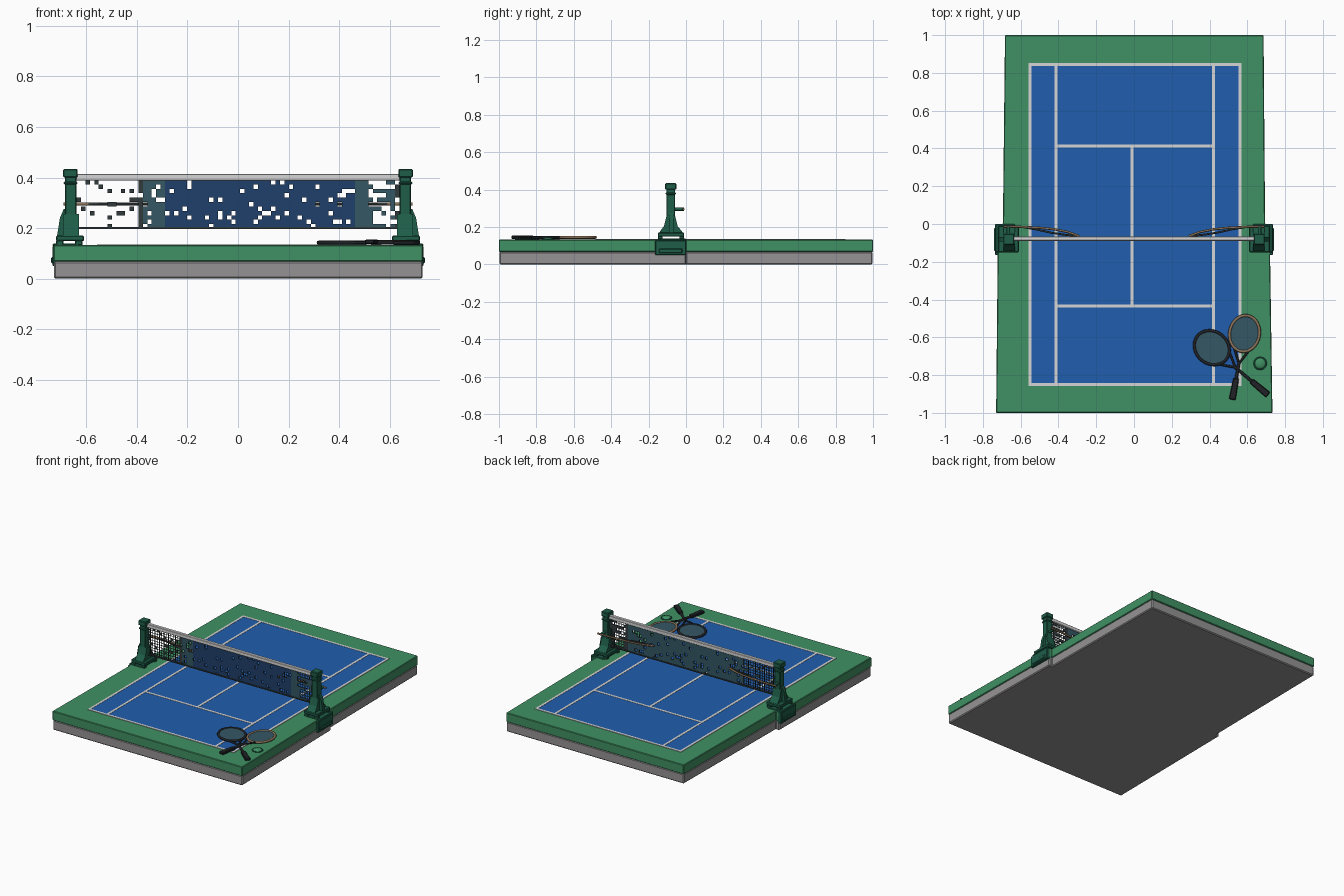
import bpy, bmesh, math, random
from mathutils import Vector, Matrix

if "Cube" in bpy.data.objects:
    bpy.data.objects.remove(bpy.data.objects["Cube"])
random.seed(4)

def mat(name, c):
    m = bpy.data.materials.new(name)
    m.diffuse_color = (*c, 1)
    m.use_nodes = True
    m.node_tree.nodes["Principled BSDF"].inputs["Base Color"].default_value = m.diffuse_color
    return m

GREEN = mat("court_green", (.051, .283, .127))
BLUE = mat("court_blue", (.015, .112, .43))
WHITE = mat("line_white", (.66, .67, .66))
GRAY = mat("concrete_gray", (.30, .29, .295))
POST = mat("post_green", (.013, .11, .066))
MESH = mat("net_dark", (.03, .042, .045))
NAVY = mat("net_navy", (.014, .05, .145))
SLATE = mat("net_slate", (.034, .095, .13))
TAN = mat("rim_tan", (.26, .17, .10))
BLACK = mat("grip_black", (.014, .016, .02))

def finish(name, bm, *mats):
    me = bpy.data.meshes.new(name)
    bm.to_mesh(me)
    bm.free()
    for m in mats:
        me.materials.append(m)
    o = bpy.data.objects.new(name, me)
    bpy.context.collection.objects.link(o)
    return o

def prism(name, pts, depth, m):
    """Extrude a closed outline of 3D points along a vector."""
    bm = bmesh.new()
    f = bm.faces.new([bm.verts.new(p) for p in pts])
    r = bmesh.ops.extrude_face_region(bm, geom=[f])
    bmesh.ops.translate(bm, vec=depth, verts=[v for v in r["geom"] if isinstance(v, bmesh.types.BMVert)])
    bmesh.ops.recalc_face_normals(bm, faces=bm.faces)
    return finish(name, bm, m)

def box(name, x0, x1, y0, y1, z0, z1, m):
    return prism(name, [(x0, y0, z0), (x1, y0, z0), (x1, y1, z0), (x0, y1, z0)], (0, 0, z1 - z0), m)

def bevel(o, w):
    b = o.modifiers.new("bevel", "BEVEL")
    b.width, b.segments = w, 1

def tube(name, pts, r, m, cyclic=False):
    cu = bpy.data.curves.new(name, "CURVE")
    cu.dimensions, cu.bevel_depth, cu.bevel_resolution = "3D", r, 2
    cu.use_fill_caps = True
    s = cu.splines.new("POLY")
    s.points.add(len(pts) - 1)
    for p, q in zip(s.points, pts):
        p.co = (*q, 1)
    s.use_cyclic_u = cyclic
    cu.materials.append(m)
    o = bpy.data.objects.new(name, cu)
    bpy.context.collection.objects.link(o)
    return o

# slab: concrete footing and green surround, stepped at the middle
outline = [(-.73, -1), (.733, -1), (.718, 0), (.694, 0), (.686, 1), (-.683, 1), (-.694, 0), (-.72, 0)]
bevel(prism("concrete_base", [(x * .998, y * .998, 0) for x, y in outline], (0, 0, .068), GRAY), .006)
bevel(prism("green_surround", [(x, y, .067) for x, y in outline], (0, 0, .065), GREEN), .004)

# court and painted lines
X0, X1, Y0, Y1 = -.55, .56, -.85, .845
box("blue_court", X0, X1, Y0, Y1, .131, .134, BLUE)
def line(name, x0, y0, x1, y1, w=.008):
    box(name, x0 - w, x1 + w, y0 - w, y1 + w, .132, .1355, WHITE)
for i, x in enumerate((X0, -.413, .42, X1)):
    line(f"long_line_{i}", x, Y0, x, Y1)
for i, y in enumerate((Y0, Y1)):
    line(f"base_line_{i}", X0, y, X1, y)
for i, y in enumerate((-.433, .413)):
    line(f"service_line_{i}", -.413, y, .42, y)
line("centre_line", -.01, -.433, -.01, .413)

# net: perforated sheet, open at both ends and mostly filled in the middle
NY, P = -.08, .0175
bm = bmesh.new()
nx, nz = 73, 11
g = [[bm.verts.new((-.639 + i * P, NY, .198 + j * P)) for j in range(nz + 1)] for i in range(nx + 1)]
cells = [bm.faces.new((g[i][j], g[i + 1][j], g[i + 1][j + 1], g[i][j + 1])) for i in range(nx) for j in range(nz)]
holes = []
for f in cells:
    x = f.calc_center_median().x
    chance = .9 if x < -.39 else .6 if x > .54 else .1
    if random.random() < chance:
        holes.append(f)
bmesh.ops.inset_individual(bm, faces=holes, thickness=.0047)
bmesh.ops.delete(bm, geom=holes, context="FACES")
front = list(bm.faces)
for f in front:
    x = f.calc_center_median().x
    f.material_index = 0 if x < -.38 or x > .615 else 2 if x < -.29 or x > .47 else 1
r = bmesh.ops.extrude_face_region(bm, geom=front, use_keep_orig=True)
bmesh.ops.translate(bm, vec=(0, .008, 0), verts=[v for v in r["geom"] if isinstance(v, bmesh.types.BMVert)])
bmesh.ops.recalc_face_normals(bm, faces=bm.faces)
for f in bm.faces:
    if abs(f.normal.y) < .5:
        f.material_index = 0
    elif f.calc_center_median().y > NY + .004:
        f.material_index = 0 if abs(f.calc_center_median().x) > .5 else 2
finish("net", bm, MESH, NAVY, SLATE)
bevel(box("net_tape", -.645, .645, NY - .009, NY + .015, .388, .414, WHITE), .003)
box("net_bottom_cord", -.64, .64, NY - .004, NY + .012, .196, .204, MESH)

# net posts with clamp, feet, flared foot, gusset and cap
for side, s in (("left", -1), ("right", 1)):
    def sbox(name, x0, x1, *rest):
        o = box(f"{side}_{name}", min(s * x0, s * x1), max(s * x0, s * x1), *rest)
        bevel(o, .004)
    sbox("clamp", .685, .735, -.165, 0, .05, .13, POST)
    sbox("clamp_lip", .69, .74, -.145, -.02, .06, .085, POST)
    sbox("clamp_plate", .63, .735, -.15, 0, .128, .138, POST)
    for i, (x, y) in enumerate(((.615, -.15), (.615, -.035), (.69, -.15), (.69, -.035))):
        sbox(f"foot_{i}", x, x + .03, y, y + .025, .13, .152, POST)
    sbox("base_plate", .61, .72, -.15, -.01, .148, .17, POST)
    prism(f"{side}_flared_foot", [(s * .63, y, z) for y, z in ((-.145, .168), (-.015, .168), (-.045, .205),
          (-.057, .255), (-.105, .255), (-.118, .205))], (s * .062, 0, 0), POST)
    prism(f"{side}_gusset", [(s * x, -.092, z) for x, z in ((.67, .165), (.717, .165), (.705, .24), (.69, .275), (.67, .275))],
          (0, .024, 0), POST)
    sbox("post", .64, .685, -.105, -.058, .16, .41, POST)
    sbox("post_cap", .635, .692, -.111, -.052, .4, .434, POST)
    sbox("post_collar", .636, .69, -.109, -.054, .372, .384, POST)
    # bowed rods behind the net
    for nm, m, rad, path in (
            ("rod", TAN, .006, ((.69, -.014), (.6, -.015), (.5, -.02), (.42, -.028), (.35, -.042), (.29, -.064))),
            ("inner_rod", MESH, .005, ((.6, -.015), (.52, -.028), (.44, -.046), (.36, -.058), (.29, -.064)))):
        tube(f"{side}_{nm}", [(s * x, y, .295) for x, y in path], rad, m)
    tube(f"{side}_rod_bracket", [(s * .665, -.065, .295), (s * .665, -.012, .295)], .009, POST)

# crossed rackets lying in the front right corner
def racket(name, head, butt, a, b, rim, z):
    c, e = Vector((*head, z)), Vector((*butt, z))
    d = (e - c).normalized()
    n = Vector((-d.y, d.x, 0))
    ring = [c + d * a * math.cos(t) + n * b * math.sin(t) for t in (i * math.tau / 32 for i in range(32))]
    tube(name + "_rim", ring, .008, rim, True)
    prism(name + "_strings", [p - Vector((0, 0, .003)) for p in ring], (0, 0, .005), SLATE)
    throat = c + d * (a + .065)
    for i, q in enumerate((-1, 1)):
        tube(f"{name}_throat_{i}", [c + d * a * .8 + n * b * .55 * q, throat], .006, BLACK)
    tube(name + "_shaft", [throat - d * .01, e - d * .1], .008, BLACK)
    w = n * .015
    g0 = e - d * .115 - Vector((0, 0, .009))
    g1 = e - Vector((0, 0, .009))
    bevel(prism(name + "_grip", [g0 - w, g0 + w, g1 + w * 1.2, g1 - w * 1.2], (0, 0, .018), BLACK), .004)

racket("left_racket", (.412, -.655), (.71, -.905), .098, .085, BLACK, .142)
racket("right_racket", (.585, -.58), (.52, -.93), .096, .079, TAN, .145)

# flattened ball with dark seam
bm = bmesh.new()
bmesh.ops.create_uvsphere(bm, u_segments=12, v_segments=8, radius=1,
                          matrix=Matrix.Translation((.668, -.738, .133)) @ Matrix.Diagonal((.031, .031, .012, 1)))
for f in bm.faces:
    f.smooth = True
finish("ball", bm, GREEN)
tube("ball_seam", [(.668 + .032 * math.cos(i * math.tau / 12), -.738 + .032 * math.sin(i * math.tau / 12), .134)
                   for i in range(12)], .004, POST, True)
